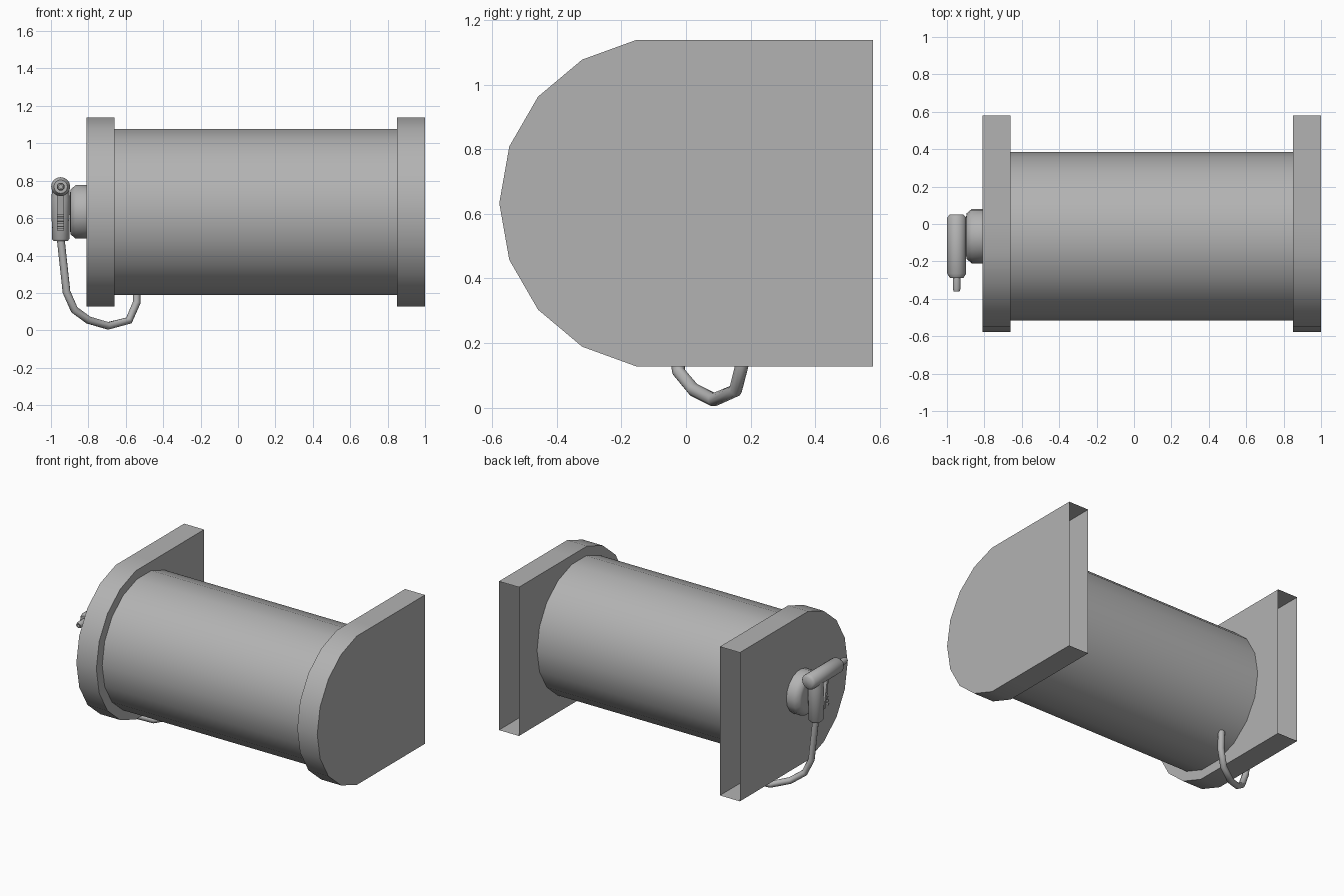
import bpy, bmesh
from math import sin, cos, pi, radians
from mathutils import Vector, Matrix

if "Cube" in bpy.data.objects:
    bpy.data.objects.remove(bpy.data.objects["Cube"])

AX_Y, AX_Z = -0.065, 0.633      # reel axis, runs along x
GUN_X = -0.948                  # plane of the spray gun

grey = bpy.data.materials.new("dark_grey")
grey.diffuse_color = (0.45, 0.45, 0.45, 1)
grey.use_nodes = True
grey.node_tree.nodes["Principled BSDF"].inputs["Base Color"].default_value = grey.diffuse_color


def shade(ob, angle):
    ob.data.materials.append(grey)
    bpy.ops.object.select_all(action='DESELECT')
    ob.select_set(True)
    bpy.context.view_layer.objects.active = ob
    if ob.type == 'CURVE':
        bpy.ops.object.convert(target='MESH')
    bpy.ops.object.shade_smooth_by_angle(angle=radians(angle))


def finish(name, bm, angle=30):
    bmesh.ops.recalc_face_normals(bm, faces=bm.faces)
    me = bpy.data.meshes.new(name)
    bm.to_mesh(me)
    bm.free()
    ob = bpy.data.objects.new(name, me)
    bpy.context.collection.objects.link(ob)
    shade(ob, angle)


def lathe(name, profile, origin, axis, sides, cap_start=True, cap_end=True, angle=30):
    """Revolve (distance, radius) pairs around an axis given as 'X', 'Y' or 'Z'."""
    bm = bmesh.new()
    a = 'XYZ'.index(axis)
    u, v = (a + 1) % 3, (a + 2) % 3
    rings = []
    for d, r in profile:
        ring = []
        for i in range(sides):
            co = Vector(origin)
            co[a] += d
            co[u] += r * cos(2 * pi * i / sides)
            co[v] += r * sin(2 * pi * i / sides)
            ring.append(bm.verts.new(co))
        rings.append(ring)
    for r0, r1 in zip(rings, rings[1:]):
        for i in range(sides):
            j = (i + 1) % sides
            bm.faces.new((r0[i], r0[j], r1[j], r1[i]))
    if cap_start:
        bm.faces.new(rings[0])
    if cap_end:
        bm.faces.new(rings[-1])
    finish(name, bm, angle)


def end_bracket(name, x0, x1):
    """Round-fronted housing, open at the wall side."""
    bm = bmesh.new()
    r, back = 0.513, 0.579
    half = r * sin(radians(80))
    outline = [(back, AX_Z + half)]
    for k in range(-5, 6):
        t = radians(20 * k)
        outline.append((AX_Y - r * cos(t), AX_Z - r * sin(t)))
    outline.append((back, AX_Z - half))
    a = [bm.verts.new((x0, y, z)) for y, z in outline]
    b = [bm.verts.new((x1, y, z)) for y, z in outline]
    bm.faces.new(a)
    bm.faces.new(b[::-1])
    for i in range(len(a) - 1):
        bm.faces.new((a[i], a[i + 1], b[i + 1], b[i]))
    finish(name, bm)


# Reel housing
end_bracket("left_bracket", -0.81, -0.66)
end_bracket("right_bracket", 0.85, 1.0)
lathe("drum", [(-0.66, 0.45), (0.85, 0.45)], (0, AX_Y, AX_Z), 'X', 18, False, False)

# Round holder on the left bracket
lathe("gun_holder", [(-0.81, 0.145), (-0.868, 0.145), (-0.895, 0.122), (-0.898, 0.1)],
      (0, AX_Y, AX_Z), 'X', 18, False, angle=60)

# Spray gun barrel with hollow nozzle tip
lathe("gun_barrel",
      [(0.05, 0.037), (0.035, 0.051), (-0.265, 0.051), (-0.288, 0.036), (-0.288, 0.021),
       (-0.345, 0.021), (-0.36, 0.016), (-0.36, 0.009), (-0.33, 0.009)],
      (GUN_X, 0, 0.768), 'Y', 16, angle=50)

# Handle
lathe("gun_handle", [(0.478, 0.038), (0.488, 0.046), (0.70, 0.05), (0.768, 0.045)],
      (GUN_X, -0.04, 0), 'Z', 14, angle=50)

# Ribbed trigger, hanging at a slight slant in front of the handle
bm = bmesh.new()
top, low = Vector((GUN_X, -0.105, 0.73)), Vector((GUN_X, -0.145, 0.535))
tilt = Matrix.Rotation(0.2, 4, 'X')


def box(center, size):
    bmesh.ops.create_cube(bm, size=1, matrix=Matrix.Translation(center) @ tilt
                          @ Matrix.Diagonal((*size, 1)))


box((top + low) / 2, (0.038, 0.016, 0.2))
for i in range(5):
    box(low.lerp(top, 0.08 + 0.13 * i) + Vector((0, -0.009, 0)), (0.038, 0.01, 0.013))
finish("trigger", bm)

# Hose looping from the handle to the underside of the drum
path = [(-0.948, -0.04, 0.49), (-0.917, -0.037, 0.205), (-0.875, -0.022, 0.11),
        (-0.80, 0.024, 0.055), (-0.695, 0.086, 0.024), (-0.583, 0.153, 0.053),
        (-0.541, 0.178, 0.15), (-0.541, 0.183, 0.27)]
cu = bpy.data.curves.new("hose", 'CURVE')
cu.dimensions = '3D'
cu.bevel_depth = 0.021
cu.bevel_resolution = 2
cu.use_fill_caps = True
sp = cu.splines.new('POLY')
sp.points.add(len(path) - 1)
for p, co in zip(sp.points, path):
    p.co = (*co, 1)
hose = bpy.data.objects.new("hose", cu)
bpy.context.collection.objects.link(hose)
shade(hose, 50)
